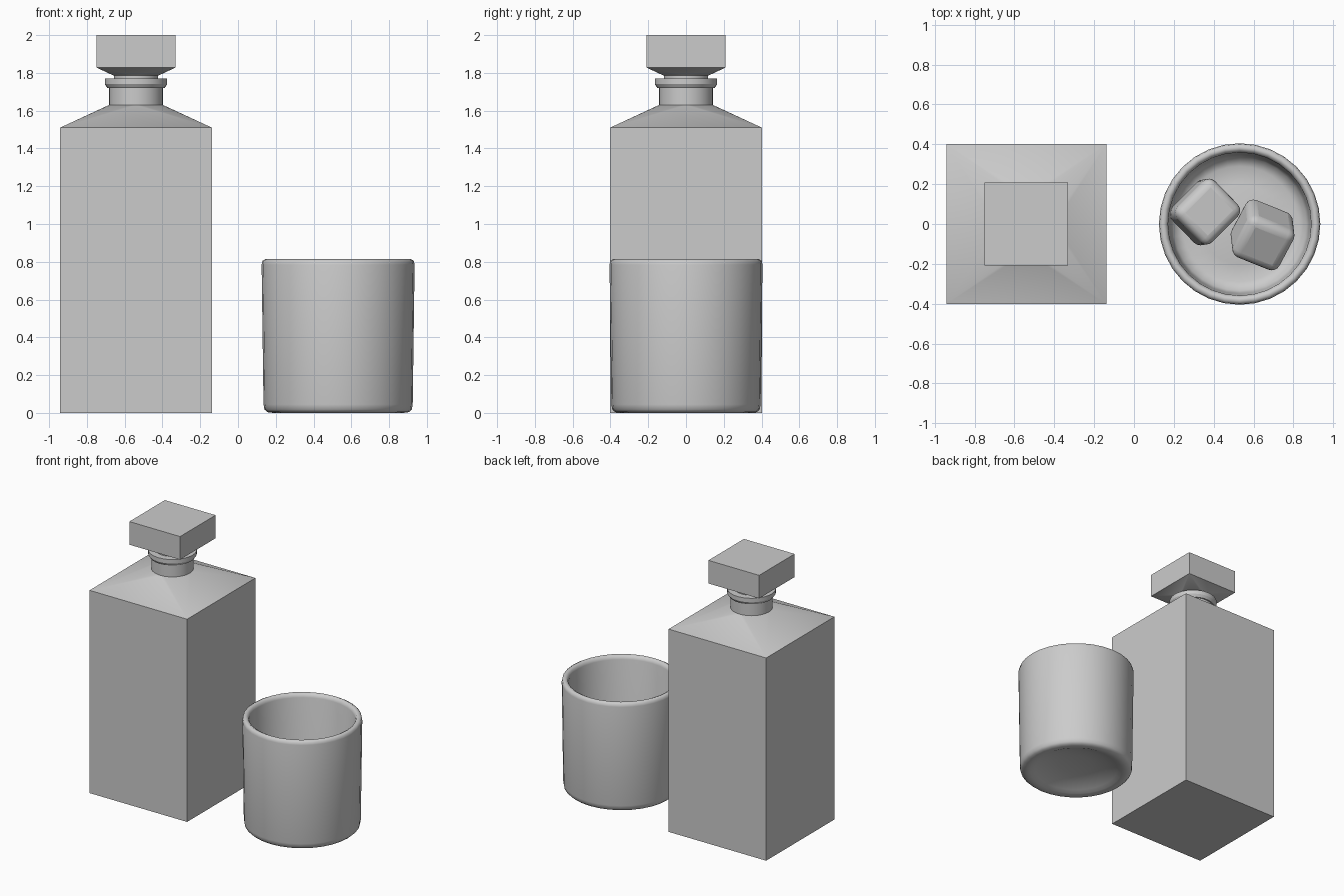
import bpy, bmesh, math
from mathutils import Matrix, Euler

if "Cube" in bpy.data.objects:
    bpy.data.objects.remove(bpy.data.objects["Cube"])

BX, CX = -0.54, 0.53   # bottle axis, tumbler axis


def finish(bm, name, loc=(0, 0, 0), angle=30):
    bmesh.ops.recalc_face_normals(bm, faces=bm.faces)
    me = bpy.data.meshes.new(name)
    bm.to_mesh(me)
    bm.free()
    ob = bpy.data.objects.new(name, me)
    ob.location = loc
    bpy.context.collection.objects.link(ob)
    bpy.ops.object.select_all(action='DESELECT')
    ob.select_set(True)
    bpy.context.view_layer.objects.active = ob
    bpy.ops.object.shade_smooth_by_angle(angle=math.radians(angle))
    return ob


def lathe(name, profile, x, n=32, angle=30):
    bm = bmesh.new()
    vs = [bm.verts.new((r, 0, z)) for r, z in profile]
    es = [bm.edges.new(p) for p in zip(vs, vs[1:])]
    bmesh.ops.spin(bm, geom=vs + es, axis=(0, 0, 1), cent=(0, 0, 0),
                   angle=2 * math.pi, steps=n, use_duplicate=False)
    bmesh.ops.remove_doubles(bm, verts=bm.verts, dist=1e-4)
    return finish(bm, name, (x, 0, 0), angle)


def square_to_round(name, half, z0, z1, r, zr, x, n=32):
    """Square block whose end tapers to a circle (convex loft)."""
    bm = bmesh.new()
    for z in (z0, z1):
        for sx in (-half, half):
            for sy in (-half, half):
                bm.verts.new((sx, sy, z))
    for i in range(n):
        a = 2 * math.pi * i / n
        bm.verts.new((r * math.cos(a), r * math.sin(a), zr))
    bmesh.ops.convex_hull(bm, input=bm.verts)
    bmesh.ops.dissolve_limit(bm, angle_limit=math.radians(0.5),
                             verts=bm.verts, edges=bm.edges)
    return finish(bm, name, (x, 0, 0), 20)


# Bottle body with sloping shoulder
square_to_round("bottle_body", 0.402, 0, 1.51, 0.143, 1.63, BX)

# Neck and flared lip
lathe("bottle_neck", [(0.143, 1.625), (0.143, 1.72), (0.152, 1.72),
                      (0.165, 1.74), (0.165, 1.77), (0.11, 1.77),
                      (0.11, 1.65)], BX)

# Stopper: plug and square head
lathe("stopper_plug", [(0, 1.66), (0.108, 1.66), (0.117, 1.765), (0.117, 1.79)], BX)
square_to_round("stopper_head", 0.209, 1.828, 2.0, 0.117, 1.785, BX)

# Tumbler with rounded rim, thick base and domed underside
lathe("tumbler", [(0, 0.06), (0.12, 0.056), (0.22, 0.042), (0.29, 0.017),
                  (0.32, 0.004), (0.345, 0), (0.375, 0.004), (0.39, 0.018),
                  (0.395, 0.045), (0.405, 0.785), (0.401, 0.805),
                  (0.383, 0.815), (0.366, 0.806), (0.359, 0.785),
                  (0.349, 0.2), (0.335, 0.15), (0.29, 0.125),
                  (0.2, 0.135), (0.1, 0.145), (0, 0.148)], CX, angle=60)

# Ice cubes
for name, loc, rot, size in (
        ("ice_cube_left", (0.355, 0.06, 0.275), (6, 8, 45), (0.27, 0.25, 0.26)),
        ("ice_cube_right", (0.645, -0.055, 0.295), (24, 14, -22), (0.26, 0.25, 0.25))):
    bm = bmesh.new()
    bmesh.ops.create_cube(bm, size=1, matrix=Matrix.Diagonal((*size, 1)))
    ice = finish(bm, name, loc, 60)
    ice.rotation_euler = Euler([math.radians(a) for a in rot])
    bev = ice.modifiers.new("round", 'BEVEL')
    bev.width, bev.segments = 0.045, 4
    for p in ice.data.polygons:
        p.use_smooth = True
